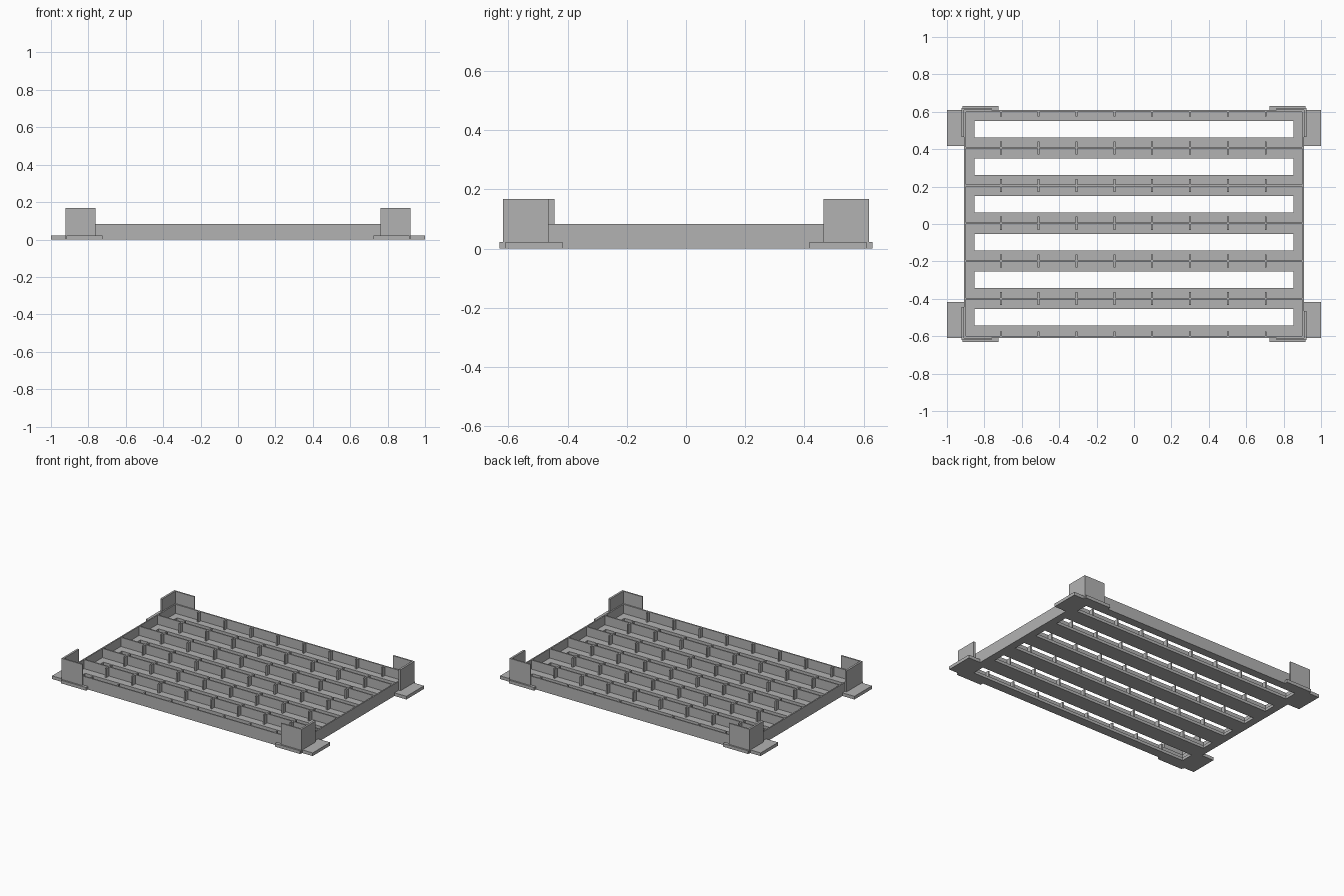
import bpy, bmesh

if "Cube" in bpy.data.objects:
    bpy.data.objects.remove(bpy.data.objects["Cube"], do_unlink=True)

grey = bpy.data.materials.new("plain_grey")
grey.use_nodes = True
COLOR = (0.45, 0.45, 0.45, 1)
grey.diffuse_color = COLOR
grey.node_tree.nodes["Principled BSDF"].inputs["Base Color"].default_value = COLOR


def make_object(name, bm):
    bmesh.ops.recalc_face_normals(bm, faces=bm.faces)
    mesh = bpy.data.meshes.new(name)
    bm.to_mesh(mesh)
    bm.free()
    mesh.materials.append(grey)
    obj = bpy.data.objects.new(name, mesh)
    bpy.context.collection.objects.link(obj)
    return obj


def prism(name, outline, z0, z1):
    """Extrude a flat outline upward from z0 to z1."""
    bm = bmesh.new()
    face = bm.faces.new([bm.verts.new((x, y, z0)) for x, y in outline])
    top = bmesh.ops.extrude_face_region(bm, geom=[face])["geom"]
    verts = [v for v in top if isinstance(v, bmesh.types.BMVert)]
    bmesh.ops.translate(bm, verts=verts, vec=(0, 0, z1 - z0))
    return make_object(name, bm)


def box(name, x0, x1, y0, y1, z0, z1):
    return prism(name, [(x0, y0), (x1, y0), (x1, y1), (x0, y1)], z0, z1)


X, Y = 0.908, 0.609            # outer half size of the tray
FLOOR, WALL, GUARD = 0.02, 0.083, 0.168
T = 0.009                      # wall thickness
PITCH = 0.2015                 # spacing of channels and ribs
SLOT_X, SLOT_Y = 0.854, 0.044  # half size of a floor slot
CENTRE = 0.004                 # y of the middle divider

# Floor: a grid of cells with one slot left open in each channel
slots = [CENTRE + (i - 2.5) * PITCH for i in range(6)]
xs = [-X, -SLOT_X, SLOT_X, X]
ys = [-Y] + [s + d for s in slots for d in (-SLOT_Y, SLOT_Y)] + [Y]
bm = bmesh.new()
grid = [[bm.verts.new((x, y, 0)) for x in xs] for y in ys]
for j in range(len(ys) - 1):
    for i in range(3):
        if i == 1 and j % 2 == 1:
            continue
        bm.faces.new((grid[j][i], grid[j][i + 1], grid[j + 1][i + 1], grid[j + 1][i]))
slab = bmesh.ops.extrude_face_region(bm, geom=bm.faces[:])["geom"]
bmesh.ops.translate(bm, vec=(0, 0, FLOOR),
                    verts=[v for v in slab if isinstance(v, bmesh.types.BMVert)])
make_object("slotted_floor", bm)

# Outer walls
for name, s in (("front", -1), ("back", 1)):
    a, b = sorted((s * Y, s * (Y - T)))
    box(name + "_wall", -X, X, a, b, FLOOR, WALL)
for name, s in (("right", -1), ("left", 1)):
    a, b = sorted((s * X, s * (X - T)))
    box(name + "_wall", a, b, T - Y, Y - T, FLOOR, WALL)

# Dividers between channels, with short ribs on every wall and divider
RIB, REACH = 0.005, 0.035
rib_x = [(i - 3.5) * PITCH * 1.004 - 0.004 for i in range(8)]
for k in range(7):
    y = CENTRE + (k - 3) * PITCH
    if 0 < k < 6:
        box(f"divider_{k}", T - X, X - T, y - T / 2, y + T / 2, FLOOR, WALL)
        sides = [(y - REACH, y - T / 2), (y + T / 2, y + REACH)]
    elif k == 0:
        sides = [(T - Y, REACH - Y)]
    else:
        sides = [(Y - REACH, Y - T)]
    for n, (a, b) in enumerate(sides):
        for m, x in enumerate(rib_x):
            box(f"rib_{k}_{n}_{m}", x - RIB, x + RIB, a, b, FLOOR, WALL)

# Corner guards wrapping the tray, with low foot tabs on both outer sides
GX, GY = 0.922, 0.619
for side, sx in (("right", -1), ("left", 1)):
    for end, sy in (("front", -1), ("back", 1)):
        arm = 0.445 if (sx, sy) == (-1, -1) else 0.465
        outline = [(GX, arm), (GX, GY), (0.762, GY), (0.762, Y), (X, Y), (X, arm)]
        prism(f"{end}_{side}_corner_guard",
              [(sx * x, sy * y) for x, y in outline], 0, GUARD)
        a, b = sorted((sx * X, sx * 1.0))
        c, d = sorted((sy * 0.418, sy * 0.61))
        box(f"{end}_{side}_side_tab", a, b, c, d, 0, 0.022)
        a, b = sorted((sx * 0.725, sx * 0.918))
        c, d = sorted((sy * Y, sy * 0.63))
        box(f"{end}_{side}_end_tab", a, b, c, d, 0, 0.022)
